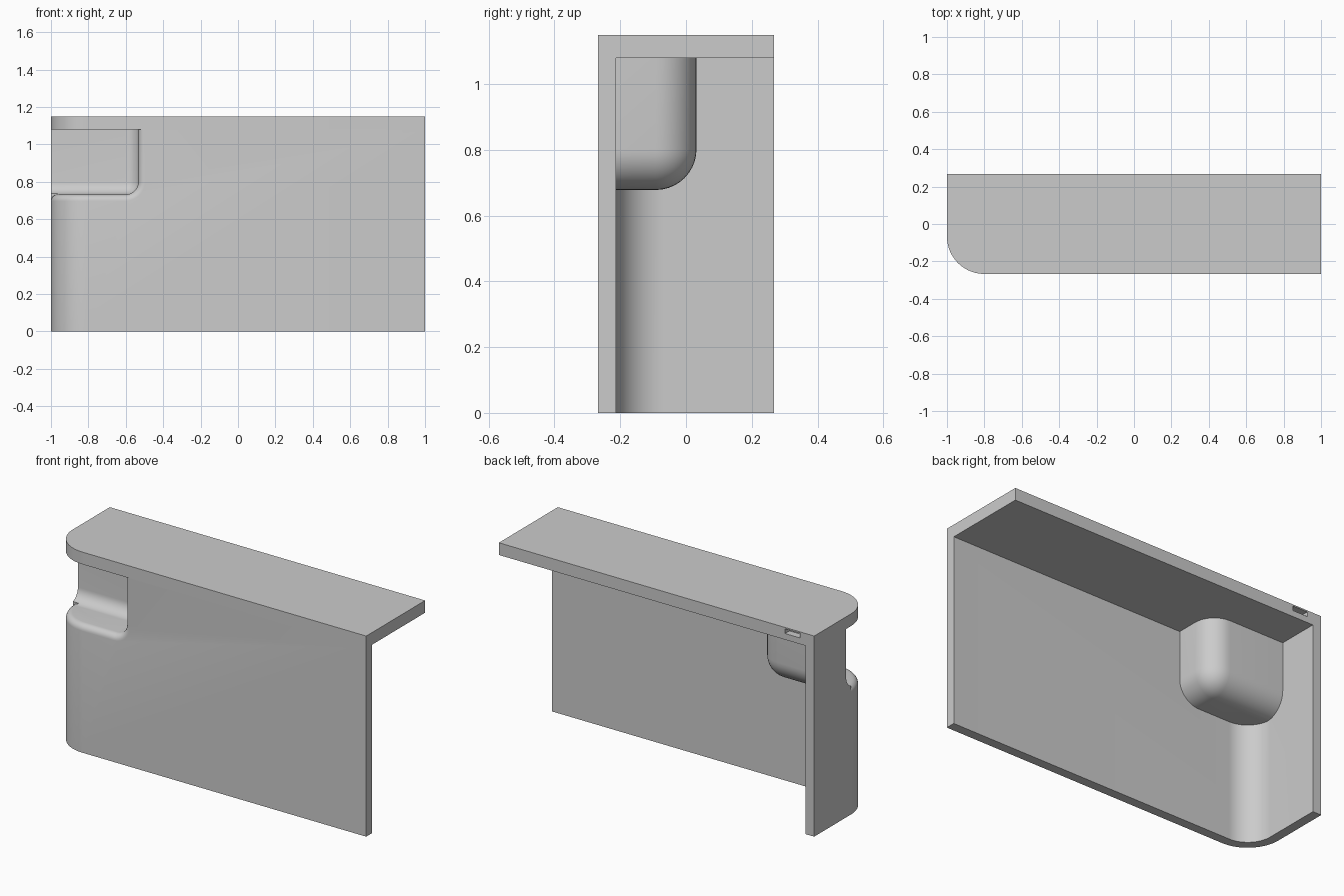
import bpy, bmesh
from math import sin, cos, pi
from mathutils import Vector

if "Cube" in bpy.data.objects:
    bpy.data.objects.remove(bpy.data.objects["Cube"], do_unlink=True)

HX, HY, R, T = 1.0, 0.267, 0.2, 0.054
SLAB_Z, TOP = 1.08, 1.15

grey = bpy.data.materials.new("light_grey")
grey.use_nodes = True
grey.diffuse_color = (0.6, 0.6, 0.6, 1)
grey.node_tree.nodes["Principled BSDF"].inputs["Base Color"].default_value = (0.6, 0.6, 0.6, 1)


def finish(name, bm):
    bmesh.ops.recalc_face_normals(bm, faces=bm.faces)
    mesh = bpy.data.meshes.new(name)
    bm.to_mesh(mesh)
    bm.free()
    mesh.materials.append(grey)
    obj = bpy.data.objects.new(name, mesh)
    bpy.context.collection.objects.link(obj)
    return obj


def prism(name, outline, z0, z1):
    bm = bmesh.new()
    face = bm.faces.new([bm.verts.new((x, y, z0)) for x, y in outline])
    new = bmesh.ops.extrude_face_region(bm, geom=[face])["geom"]
    verts = [v for v in new if isinstance(v, bmesh.types.BMVert)]
    bmesh.ops.translate(bm, verts=verts, vec=(0, 0, z1 - z0))
    return finish(name, bm)


def box(name, lo, hi, radius=0):
    """Box whose corner at (max x, max y, min z) can be rounded."""
    bm = bmesh.new()
    bmesh.ops.create_cube(bm, size=1)
    for v in bm.verts:
        v.co = [hi[i] if v.co[i] > 0 else lo[i] for i in range(3)]
    if radius:
        corner = min(bm.verts, key=lambda v: (v.co - Vector((hi[0], hi[1], lo[2]))).length)
        bmesh.ops.bevel(bm, geom=list(corner.link_edges), offset=radius,
                        offset_type='OFFSET', segments=10, profile=0.5, affect='EDGES')
    return finish(name, bm)


def subtract(target, cutter):
    mod = target.modifiers.new("cut", 'BOOLEAN')
    mod.operation, mod.solver, mod.object = 'DIFFERENCE', 'EXACT', cutter
    bpy.context.view_layer.objects.active = target
    bpy.ops.object.modifier_apply(modifier=mod.name)
    bpy.data.objects.remove(cutter, do_unlink=True)


def corner_arc(radius, n=20):
    cx, cy = -HX + R, -HY + R
    return [(cx - radius * cos(a), cy - radius * sin(a))
            for a in (pi / 2 * i / n for i in range(n + 1))]


# Plan outlines: outer skin and the open-backed, open-ended cavity
outer = corner_arc(R) + [(HX, -HY), (HX, HY), (-HX, HY)]
inner = corner_arc(R - T) + [(1.5, -HY + T), (1.5, 1), (-HX + T, 1)]

# Shell with the pocket's rounded bulge left standing inside it
PX, PY, PZ, PR = -0.532, -0.022, 0.732, 0.07
shell = prism("cabinet_shell", outer, 0, SLAB_Z)
cavity = prism("cavity_cutter", inner, -0.5, 1.5)
subtract(cavity, box("bulge_cutter", (-1.5, -1, PZ - T), (PX + T, PY + T, 1.8), PR + T))
subtract(shell, cavity)

# Corner pocket
subtract(shell, box("pocket_cutter", (-1.6, -1.2, PZ), (PX, PY, 1.3), PR))

# Rounded lip: a fillet wedge swept along the pocket rim
LIP = 0.035
path = [(Vector((x, y, PZ)), Vector((-HX + R - x, -HY + R - y, 0)).normalized(), Vector((0, 0, -1)))
        for x, y in corner_arc(R)]
for i in range(11):
    a = pi / 2 * i / 10
    d = Vector((sin(a), 0, -cos(a)))
    path.append((Vector((PX - PR, -HY, PZ + PR)) + d * PR, Vector((0, 1, 0)), d))
path.append((Vector((PX, -HY, 1.3)), Vector((0, 1, 0)), Vector((1, 0, 0))))
section = [(LIP - LIP * cos(a), LIP - LIP * sin(a)) for a in (pi / 2 * i / 6 for i in range(7))]
section += [(LIP, -0.02), (-0.02, -0.02), (-0.02, LIP)]
bm = bmesh.new()
rings = [[bm.verts.new(p + n * d + o * e) for d, e in section] for p, n, o in path]
for r0, r1 in zip(rings, rings[1:]):
    for j in range(len(section)):
        k = (j + 1) % len(section)
        bm.faces.new((r0[j], r0[k], r1[k], r1[j]))
bm.faces.new(rings[0])
bm.faces.new(rings[-1])
subtract(shell, finish("lip_cutter", bm))

# Top slab with a small slot in its back edge
slab = prism("top_slab", outer, SLAB_Z, TOP)
subtract(slab, box("slot_cutter", (-0.91, HY - 0.04, 1.115), (-0.815, HY + 0.1, 1.142)))

# Smooth the curves, keep the corners sharp
for obj in (shell, slab):
    bpy.ops.object.select_all(action='DESELECT')
    obj.select_set(True)
    bpy.context.view_layer.objects.active = obj
    bpy.ops.object.shade_smooth_by_angle(angle=0.6)
